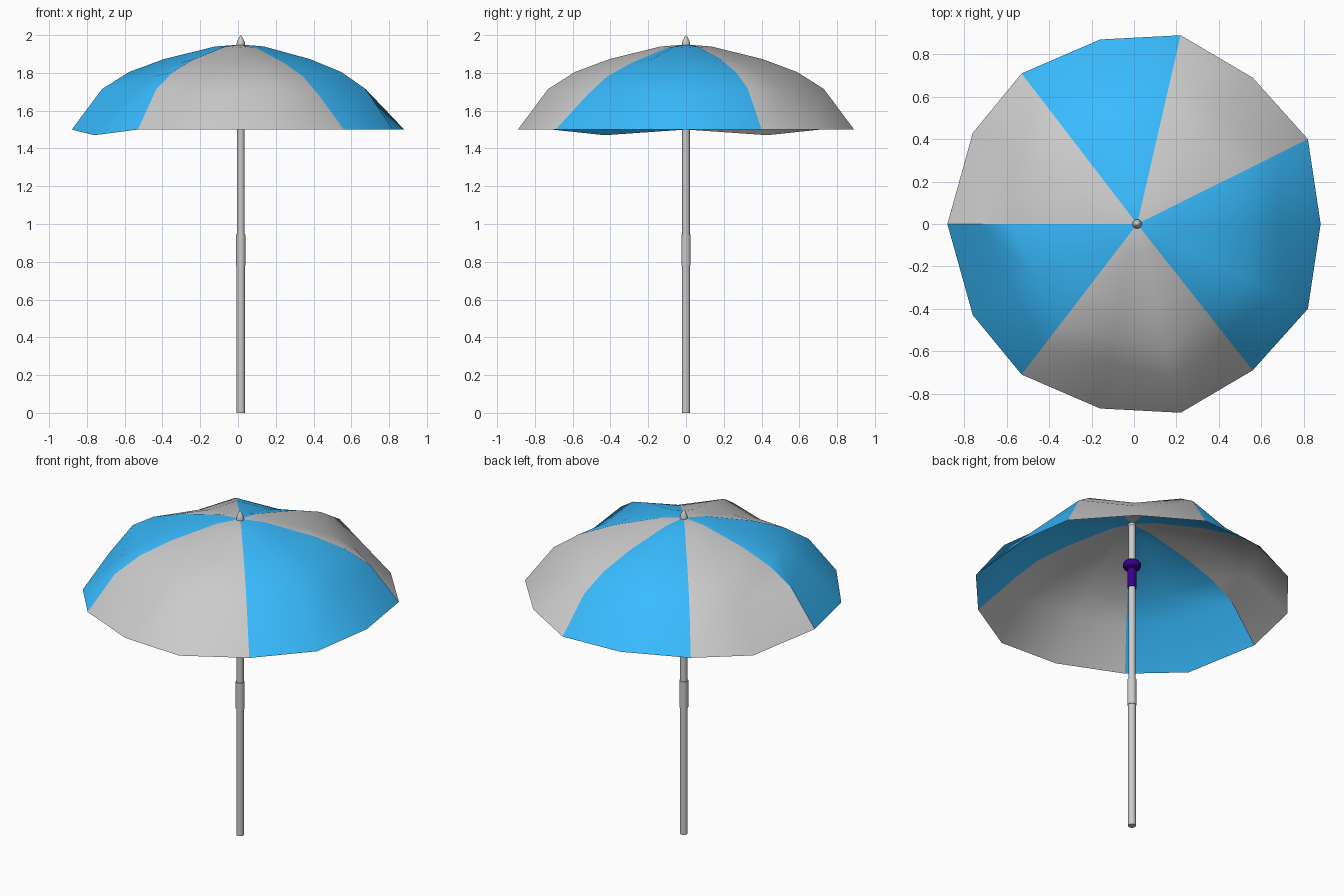
import bpy, bmesh, math
from mathutils import Vector

if "Cube" in bpy.data.objects:
    bpy.data.objects.remove(bpy.data.objects["Cube"])

CX = 0.015  # pole axis


def material(name, color):
    m = bpy.data.materials.new(name)
    m.diffuse_color = color
    m.use_nodes = True
    m.node_tree.nodes["Principled BSDF"].inputs["Base Color"].default_value = m.diffuse_color
    return m


def finish(name, bm, mats=(), angle=30):
    me = bpy.data.meshes.new(name)
    bm.to_mesh(me)
    bm.free()
    ob = bpy.data.objects.new(name, me)
    bpy.context.collection.objects.link(ob)
    for m in mats:
        me.materials.append(m)
    bpy.ops.object.select_all(action='DESELECT')
    ob.select_set(True)
    bpy.context.view_layer.objects.active = ob
    bpy.ops.object.shade_smooth_by_angle(angle=math.radians(angle))
    return ob


def lathe(name, profile, mats=(), sides=20):
    """Turned part around the pole axis from (radius, z) points."""
    bm = bmesh.new()
    vs = [bm.verts.new((CX + r, 0, z)) for r, z in profile]
    es = [bm.edges.new(p) for p in zip(vs, vs[1:])]
    bmesh.ops.spin(bm, geom=vs + es, cent=(CX, 0, 0), axis=(0, 0, 1),
                   angle=math.tau, steps=sides)
    bmesh.ops.remove_doubles(bm, verts=bm.verts, dist=0.0002)
    bmesh.ops.recalc_face_normals(bm, faces=bm.faces)
    return finish(name, bm, mats)


blue = material("blue_cloth", (0.04, 0.5, 1.0, 1))
grey = material("grey_cloth", (0.8, 0.8, 0.8, 1))
indigo = material("indigo_plastic", (0.04, 0.0, 0.25, 1))

# Canopy: rim points (rib, mid-panel, rib, ...) on the back half, mirrored
half = [(-0.88, 0, 1.5), (-0.76, 0.43, 1.47), (-0.53, 0.71, 1.5),
        (-0.16, 0.87, 1.5), (0.22, 0.89, 1.5), (0.56, 0.69, 1.5),
        (0.82, 0.40, 1.5), (0.88, 0, 1.5)]
rim = half + [(x, -y, z) for x, y, z in half[-2:0:-1]]
# Rings: fraction of the rim radius, height, sag of the cloth between ribs
rings = [(0.15, 1.94, 0.006), (0.455, 1.873, 0.02),
         (0.66, 1.805, 0.025), (0.82, 1.715, 0.03)]
pattern = "ggbbggbbbgggbb"

bm = bmesh.new()
apex = bm.verts.new((CX, 0, 1.95))
grid = []
for f, z, sag in rings:
    row = []
    for i, (x, y, _) in enumerate(rim):
        mid = i % 2
        k = f * (0.92 if mid else 1)
        row.append(bm.verts.new((CX + (x - CX) * k, y * k, z - sag * mid)))
    grid.append(row)
grid.append([bm.verts.new(p) for p in rim])
n = len(rim)
for i in range(n):
    j = (i + 1) % n
    faces = [bm.faces.new((apex, grid[0][j], grid[0][i]))]
    for a, b in zip(grid, grid[1:]):
        faces.append(bm.faces.new((a[i], a[j], b[j], b[i])))
    for face in faces:
        face.material_index = 1 if pattern[i] == "b" else 0
bmesh.ops.recalc_face_normals(bm, faces=bm.faces)
if apex.link_faces[0].normal.z < 0:
    bmesh.ops.reverse_faces(bm, faces=bm.faces)
finish("canopy", bm, (grey, blue), 35)

# Pole sections with the joining collar
lathe("lower_pole", [(0, 0), (0.022, 0), (0.022, 0.8), (0, 0.8)])
lathe("pole_collar", [(0.02, 0.78), (0.025, 0.78), (0.025, 0.945), (0.02, 0.945)])
lathe("upper_pole", [(0, 0.8), (0.02, 0.8), (0.02, 1.94), (0, 1.94)])

# Sliding runner under the canopy
lathe("runner", [(0.02, 1.54), (0.026, 1.54), (0.026, 1.655), (0.043, 1.662),
                 (0.051, 1.675), (0.051, 1.69), (0.043, 1.703), (0.02, 1.705)],
      (indigo,))

# Pointed finial
lathe("finial", [(0, 1.935), (0.021, 1.935), (0.022, 1.957), (0.017, 1.972),
                 (0.008, 1.99), (0, 2.0)])
